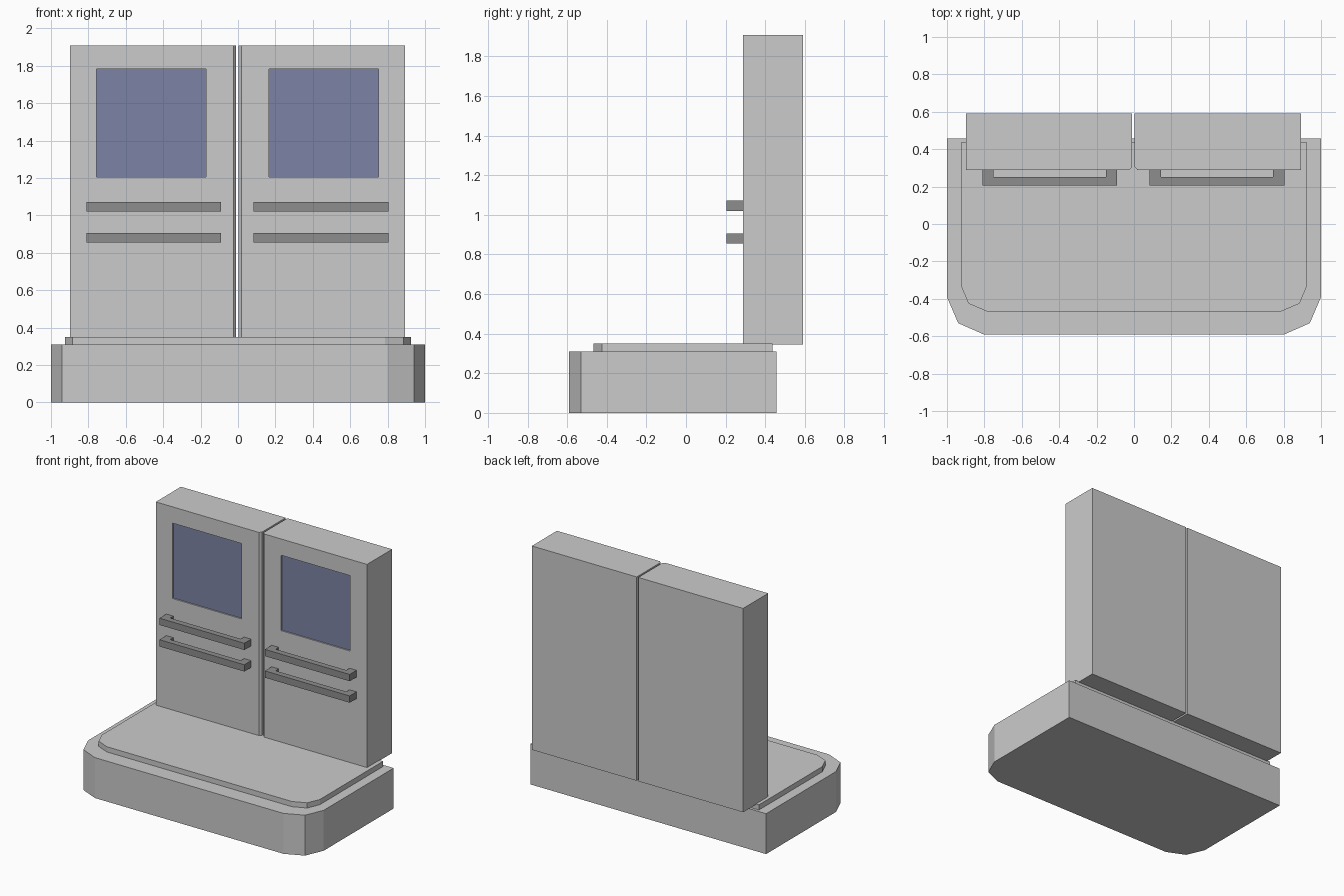
import bpy, bmesh

if "Cube" in bpy.data.objects:
    bpy.data.objects.remove(bpy.data.objects["Cube"])

AXIS = -0.003  # mirror plane between the two doors


def material(name, rgb):
    m = bpy.data.materials.new(name)
    m.diffuse_color = (*rgb, 1)
    m.use_nodes = True
    m.node_tree.nodes["Principled BSDF"].inputs["Base Color"].default_value = m.diffuse_color
    return m


def prism(points, lo, hi, to_3d):
    """Closed prism from a 2D outline, extruded from lo to hi."""
    bm = bmesh.new()
    a = [bm.verts.new(to_3d(u, v, lo)) for u, v in points]
    b = [bm.verts.new(to_3d(u, v, hi)) for u, v in points]
    n = len(points)
    bm.faces.new(a)
    bm.faces.new(b)
    for i in range(n):
        bm.faces.new((a[i], a[(i + 1) % n], b[(i + 1) % n], b[i]))
    bmesh.ops.recalc_face_normals(bm, faces=bm.faces)
    return bm


def finish(bm, name, mats=()):
    me = bpy.data.meshes.new(name)
    bm.to_mesh(me)
    bm.free()
    for m in mats:
        me.materials.append(m)
    ob = bpy.data.objects.new(name, me)
    bpy.context.collection.objects.link(ob)
    return ob


def upright(u, v, h):
    return (u, v, h)


def symmetric(half):
    return half + [(-x, y) for x, y in reversed(half)]


grey = material("door_grey", (0.8, 0.8, 0.8))
glass = material("window_blue", (0.20, 0.23, 0.38))
dark = material("handle_dark", (0.27, 0.27, 0.27))

# Plinth with a raised inset platform
outer = symmetric([(1.0, 0.458), (1.0, -0.39), (0.94, -0.53), (0.80, -0.592)])
inner = symmetric([(0.925, 0.437), (0.925, -0.33), (0.885, -0.425), (0.785, -0.468)])
finish(prism(outer, 0, 0.31, upright), "plinth")
finish(prism(inner, 0.31, 0.35, upright), "platform")

# Door and handles on each side
for side, label in ((-1, "left"), (1, "right")):
    def sx(d):
        return AXIS + side * d

    # Door panel with the chamfered inner edge
    outline = [(sx(x), y) for x, y in
               [(0.007, 0.592), (0.007, 0.305), (0.022, 0.288), (0.896, 0.288), (0.896, 0.592)]]
    bm = prism(outline, 0.345, 1.908, upright)

    # Recessed window
    bm.normal_update()
    front = min(bm.faces, key=lambda f: f.calc_center_median().y)
    bmesh.ops.inset_region(bm, faces=[front], thickness=0.1)
    c = front.calc_center_median()
    for v in front.verts:
        is_outer = (v.co.x - c.x) * side > 0
        v.co.x = sx(0.753 if is_outer else 0.168)
        v.co.z = 1.783 if v.co.z > c.z else 1.205
    pane = bmesh.ops.extrude_discrete_faces(bm, faces=[front])["faces"][0]
    pane.material_index = 1
    for v in pane.verts:
        v.co.y += 0.01
    finish(bm, label + "_door", (grey, glass))

    # Two bracket-shaped handles
    bracket = [(sx(x), y) for x, y in
               [(0.087, 0.29), (0.087, 0.205), (0.807, 0.205), (0.807, 0.29),
                (0.747, 0.29), (0.747, 0.25), (0.147, 0.25), (0.147, 0.29)]]
    for z, level in ((0.855, "lower"), (1.02, "upper")):
        finish(prism(bracket, z, z + 0.052, upright), f"{label}_{level}_handle", (dark,))
